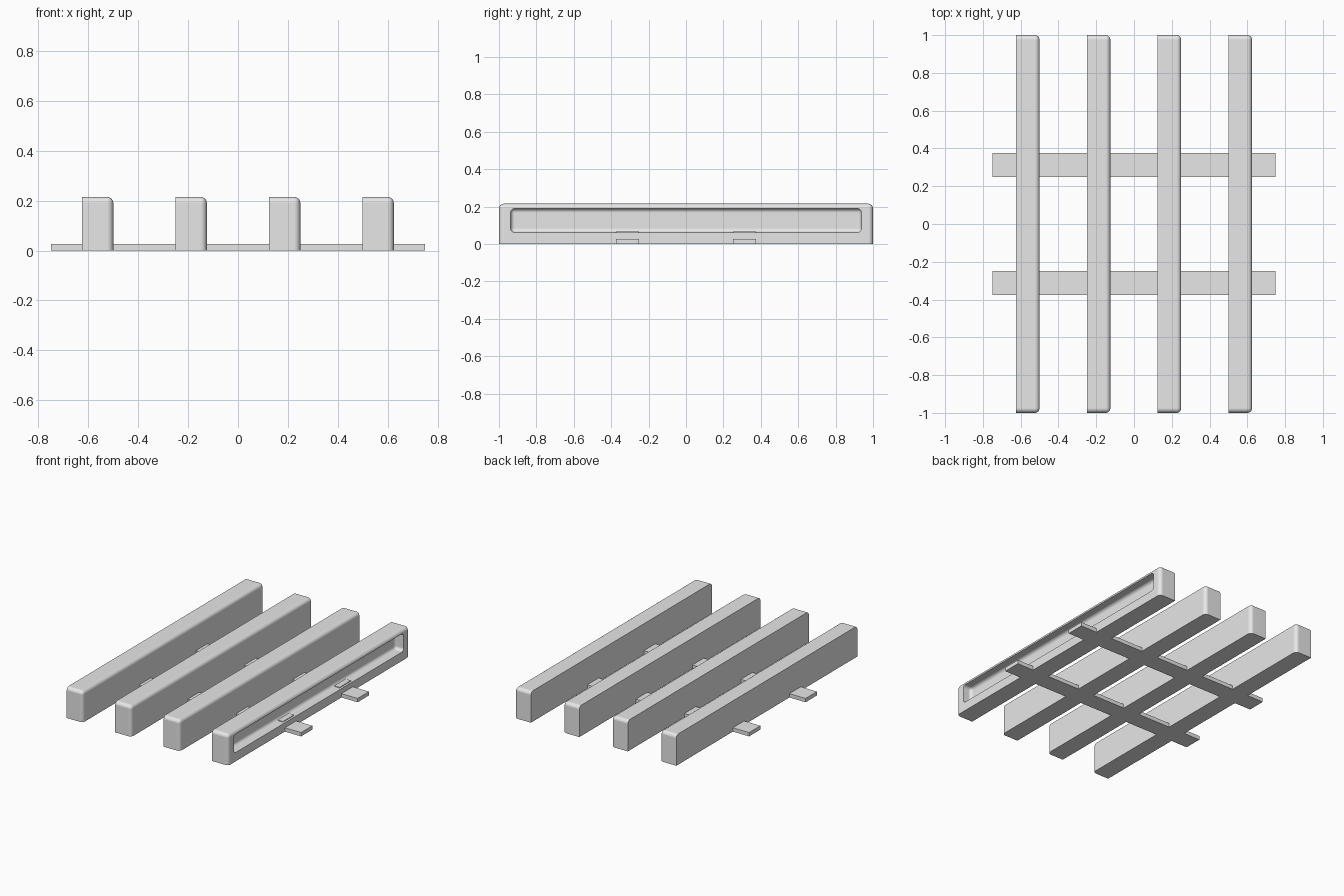
import bpy, bmesh
from mathutils import Vector

if "Cube" in bpy.data.objects:
    bpy.data.objects.remove(bpy.data.objects["Cube"], do_unlink=True)

HEIGHT = 0.215
SLAT = 0.027

grey = bpy.data.materials.new("light grey")
grey.use_nodes = True
grey.diffuse_color = (0.8, 0.8, 0.8, 1)
grey.node_tree.nodes["Principled BSDF"].inputs["Base Color"].default_value = (0.8, 0.8, 0.8, 1)


def box(name, low, high, radius=0.0, rounded=lambda mid: True):
    """Box between two corners; edges whose midpoint passes the rule are rounded."""
    low, high = Vector(low), Vector(high)
    bm = bmesh.new()
    bmesh.ops.create_cube(bm, size=1)
    if radius:
        for v in bm.verts:
            v.co = v.co * 2
    # unit-cube signs decide which edges to round
    edges = [e for e in bm.edges if radius and rounded((e.verts[0].co + e.verts[1].co) / 2)]
    scale = 0.5 if radius else 1.0
    for v in bm.verts:
        v.co = Vector([(low[i] + high[i]) / 2 + v.co[i] * scale * (high[i] - low[i]) for i in range(3)])
    if edges:
        bmesh.ops.bevel(bm, geom=edges, offset=radius, segments=6, profile=0.5, affect='EDGES')
    mesh = bpy.data.meshes.new(name)
    bm.to_mesh(mesh)
    bm.free()
    mesh.materials.append(grey)
    obj = bpy.data.objects.new(name, mesh)
    bpy.context.collection.objects.link(obj)
    return obj


def activate(obj):
    bpy.ops.object.select_all(action='DESELECT')
    obj.select_set(True)
    bpy.context.view_layer.objects.active = obj


def smooth(obj):
    activate(obj)
    bpy.ops.object.shade_smooth_by_angle(angle=0.6)
    mod = obj.modifiers.new("even normals", 'WEIGHTED_NORMAL')
    mod.keep_sharp = True


def rail_edge(mid):
    # top edges except the -x one, and the upright edges on the +x side
    x, y, z = mid
    top = z > 0.5 and x > -0.5
    upright = abs(z) < 0.5 and x > 0.5
    return top or upright


# Four long rails
rails = [box("rail_%d" % (i + 1), (x, -1, 0), (x + 0.125, 1, HEIGHT), 0.025, rail_edge)
         for i, x in enumerate((-0.625, -0.25, 0.125, 0.5))]

# Filleted pocket in the outer side of the last rail
cutter = box("pocket_cutter", (0.56, -0.9375, 0.062), (0.72, 0.9375, 0.189), 0.022)
cutter.hide_render = True
activate(rails[-1])
cut = rails[-1].modifiers.new("pocket", 'BOOLEAN')
cut.operation = 'DIFFERENCE'
cut.solver = 'EXACT'
cut.object = cutter
bpy.ops.object.modifier_apply(modifier=cut.name)
bpy.data.objects.remove(cutter, do_unlink=True)

for rail in rails:
    smooth(rail)

# Two flat cross slats, and the low pads above them on the pocket floor
for name, y in (("front", -0.375), ("back", 0.25)):
    box(name + "_cross_slat", (-0.75, y, 0), (0.75, y + 0.125, SLAT))
    box(name + "_pocket_pad", (0.57, y, 0.06), (0.61, y + 0.125, 0.067))
